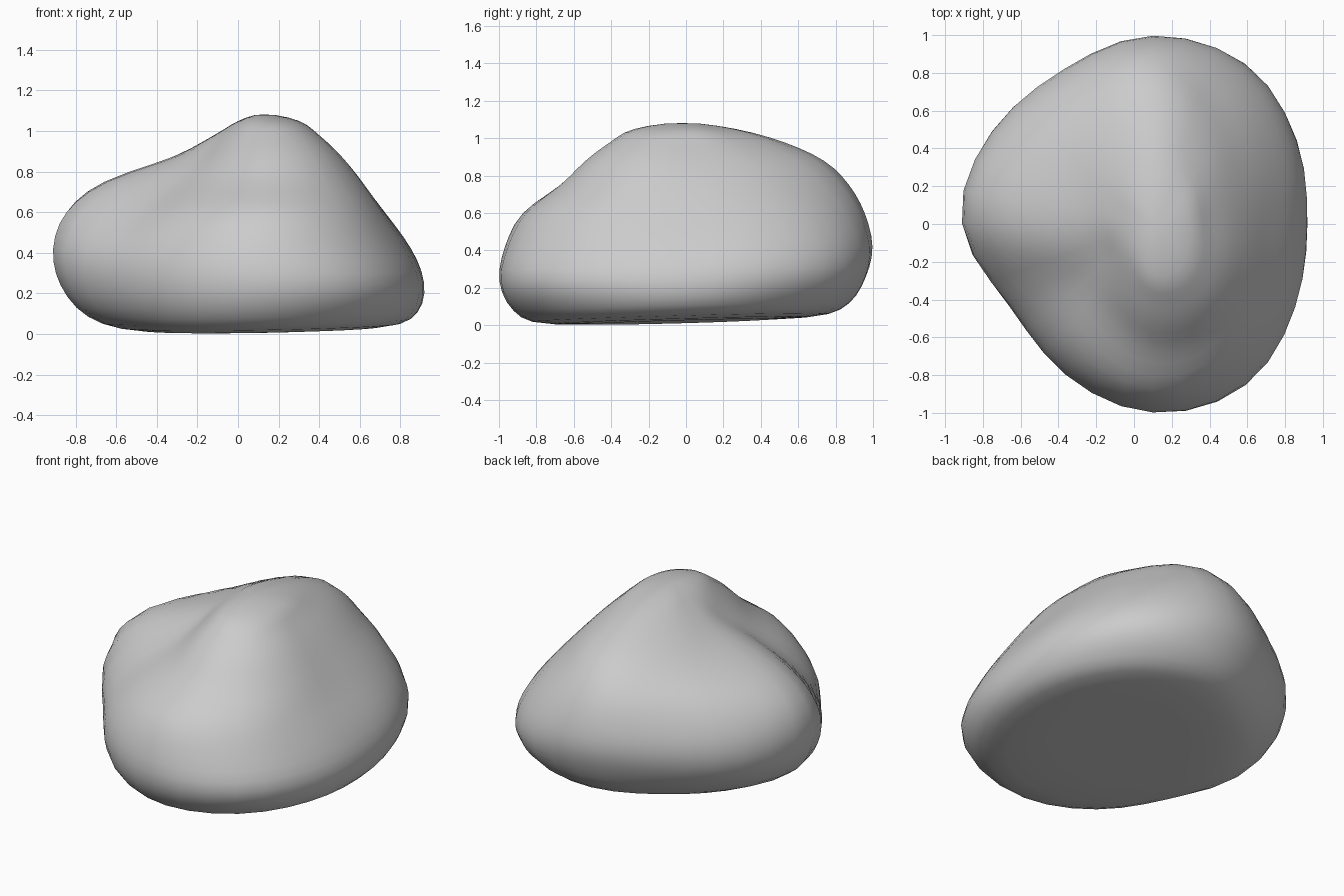
import bpy, bmesh
from math import sin, cos, pi

if "Cube" in bpy.data.objects:
    bpy.data.objects.remove(bpy.data.objects["Cube"])

SEGS, STEPS = 36, 3
AXIS_X = 0.10

# Horizontal cross-sections: height, then radius every 30 degrees from +x towards +y
SECTIONS = [
    (0.03, [.62, .65, .70, .67, .60, .58, .58, .60, .68, .73, .72, .66]),
    (0.10, [.79, .82, .88, .88, .80, .81, .85, .79, .86, .93, .91, .83]),
    (0.25, [.82, .89, .985, .97, .91, .96, .99, .87, .93, 1.01, 1.0, .88]),
    (0.42, [.75, .84, .97, 1.01, .95, .99, 1.03, .85, .90, .98, .93, .80]),
    (0.60, [.62, .70, .86, .97, .90, .92, .97, .69, .77, .89, .82, .68]),
    (0.75, [.51, .56, .71, .89, .80, .77, .77, .49, .54, .68, .66, .57]),
    (0.88, [.40, .43, .56, .76, .61, .46, .38, .31, .39, .54, .54, .46]),
    (0.98, [.29, .31, .39, .54, .37, .25, .21, .21, .27, .40, .41, .34]),
    (1.05, [.19, .20, .23, .29, .20, .13, .11, .12, .17, .27, .26, .21]),
]


def spline(a, b, c, d, t):
    return b + 0.5 * t * (c - a + t * (2*a - 5*b + 4*c - d + t * (3*(b - c) + d - a)))


def ring_radius(radii, turn):
    k = turn * 12
    i = int(k)
    return spline(*[radii[(i + j) % 12] for j in (-1, 0, 1, 2)], k - i)


# Smooth each section around the axis, then close with a pole at both ends
levels = [(z, [ring_radius(r, s / SEGS) for s in range(SEGS)]) for z, r in SECTIONS]
flat = [0.0] * SEGS
mirrored = lambda lv: (lv[0], [-r for r in lv[1]])
path = [mirrored(levels[0]), (0.03, flat), *levels, (1.085, flat), mirrored(levels[-1])]


def place(x, y, z):
    # the underside tips slightly up towards the back right
    tilt = max(0, 1 - z / 0.4) * (0.02 * x + 0.03 * y - 0.01)
    # the crown leans slightly right and forward
    lean = max(0, z - 0.98) / 0.1
    return (x + 0.02 * lean, y - 0.02 * lean, max(0, z + tilt))


# Loft the boulder skin
bm = bmesh.new()
rings = []
for i in range(1, len(path) - 2):
    quad = path[i - 1:i + 3]
    for n in range(STEPS):
        t = n / STEPS
        if i == 1 and n == 0:
            continue
        z = spline(*[q[0] for q in quad], t)
        ring = []
        for s in range(SEGS):
            r = spline(*[q[1][s] for q in quad], t)
            a = 2 * pi * s / SEGS
            ring.append(bm.verts.new(place(AXIS_X + r * cos(a), r * sin(a), z)))
        rings.append(ring)
bottom = bm.verts.new(place(AXIS_X, 0, 0.03))
top = bm.verts.new(place(AXIS_X, 0, 1.085))
for s in range(SEGS):
    e = (s + 1) % SEGS
    for lo, hi in zip(rings, rings[1:]):
        bm.faces.new((lo[s], lo[e], hi[e], hi[s]))
    bm.faces.new((bottom, rings[0][e], rings[0][s]))
    bm.faces.new((top, rings[-1][s], rings[-1][e]))

# Weather the surface a little
for _ in range(3):
    bmesh.ops.smooth_vert(bm, verts=bm.verts, factor=0.3,
                          use_axis_x=True, use_axis_y=True, use_axis_z=True)
bmesh.ops.recalc_face_normals(bm, faces=bm.faces)
for f in bm.faces:
    f.smooth = True

mesh = bpy.data.meshes.new("boulder")
bm.to_mesh(mesh)
bm.free()
bpy.context.collection.objects.link(bpy.data.objects.new("boulder", mesh))
